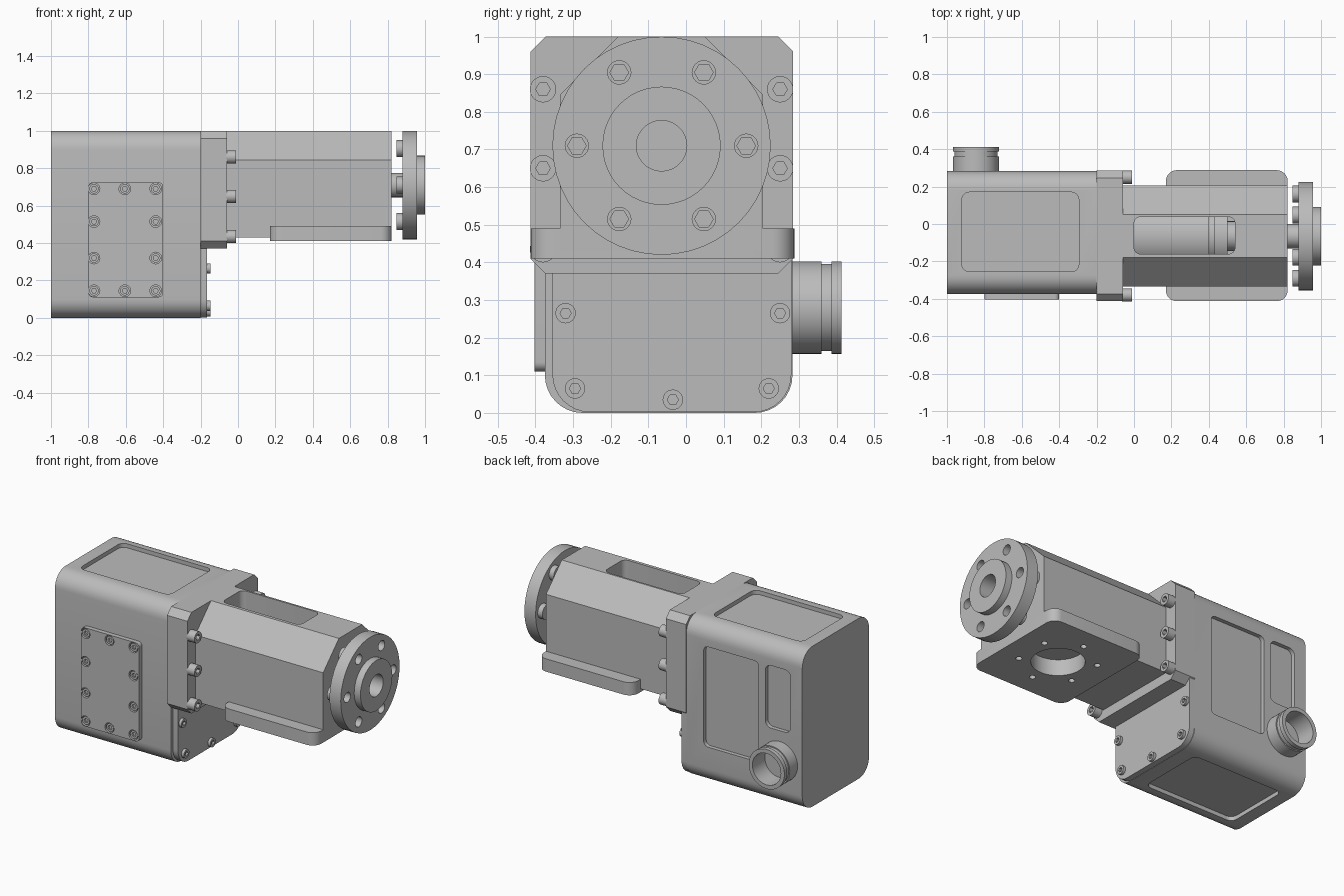
import bpy, math

cube = bpy.data.objects.get("Cube")
if cube:
    bpy.data.objects.remove(cube, do_unlink=True)

metal = bpy.data.materials.new("grey_metal")
metal.use_nodes = True
GREY = (0.5, 0.5, 0.5, 1)
metal.diffuse_color = GREY
metal.node_tree.nodes["Principled BSDF"].inputs["Base Color"].default_value = GREY

# Shaft axis position in y and z
AY, AZ = -0.065, 0.71


def circle(u, v, r, n=48):
    return [(u + r * math.cos(math.tau * i / n), v + r * math.sin(math.tau * i / n))
            for i in range(n)]


def hexagon(u, v, r, n=24):
    """Hexagon outline sampled with n points so it lofts to a circle."""
    pts = []
    for i in range(n):
        a = math.tau * i / n
        d = r * math.cos(math.pi / 6) / math.cos(a % (math.pi / 3) - math.pi / 6)
        pts.append((u + d * math.cos(a), v + d * math.sin(a)))
    return pts


def rounded(u0, u1, v0, v1, r, steps=8):
    """Rectangle with round corners; steps=1 gives chamfers."""
    pts = []
    corners = [(u1 - r, v1 - r), (u0 + r, v1 - r), (u0 + r, v0 + r), (u1 - r, v0 + r)]
    for k, (u, v) in enumerate(corners):
        for i in range(steps + 1):
            a = math.pi / 2 * (k + i / steps)
            pts.append((u + r * math.cos(a), v + r * math.sin(a)))
    return pts


def place(axis, u, v, w):
    return {"X": (w, u, v), "Y": (u, w, v), "Z": (u, v, w)}[axis]


def loft(name, axis, loops):
    """Skin a series of (outline, position) loops along an axis and cap both ends."""
    n = len(loops[0][0])
    verts = [place(axis, u, v, w) for pts, w in loops for u, v in pts]
    faces = [tuple(range(n)), tuple(range(len(verts) - n, len(verts)))]
    for k in range(len(loops) - 1):
        for i in range(n):
            j = (i + 1) % n
            faces.append((k * n + i, k * n + j, (k + 1) * n + j, (k + 1) * n + i))
    mesh = bpy.data.meshes.new(name)
    mesh.from_pydata(verts, [], faces)
    mesh.materials.append(metal)
    obj = bpy.data.objects.new(name, mesh)
    bpy.context.collection.objects.link(obj)
    select(obj)
    bpy.ops.object.mode_set(mode="EDIT")
    bpy.ops.mesh.select_all(action="SELECT")
    bpy.ops.mesh.normals_make_consistent(inside=False)
    bpy.ops.object.mode_set(mode="OBJECT")
    return obj


def select(obj):
    bpy.ops.object.select_all(action="DESELECT")
    obj.select_set(True)
    bpy.context.view_layer.objects.active = obj


def prism(name, axis, pts, a, b):
    return loft(name, axis, [(pts, a), (pts, b)])


def turned(name, axis, u, v, steps):
    """Turned part from (radius, position) steps."""
    return loft(name, axis, [(circle(u, v, r), w) for r, w in steps])


def cut(target, axis, pts, a, b):
    tool = prism("cutter", axis, pts, a, b)
    tool.hide_render = True
    mod = target.modifiers.new("cut", "BOOLEAN")
    mod.operation = "DIFFERENCE"
    mod.solver = "EXACT"
    mod.object = tool
    select(target)
    bpy.ops.object.modifier_apply(modifier=mod.name)
    bpy.data.objects.remove(tool, do_unlink=True)


def screw(name, axis, u, v, r, base, top):
    """Cap screw head with a hexagon socket."""
    floor = top + (base - top) * 0.6
    ring, socket = circle(u, v, r, 24), hexagon(u, v, r * 0.55)
    return loft(name, axis, [(ring, base), (ring, top), (socket, top), (socket, floor)])


# Motor housing with shallow panels on top, bottom and back
housing = prism("motor_housing", "X", rounded(-0.375, 0.283, 0, 1, 0.1), -1, -0.2)
panel = rounded(-0.92, -0.295, -0.255, 0.17, 0.04)
cut(housing, "Z", panel, 0.975, 1.1)
cut(housing, "Z", panel, -0.1, 0.025)
cut(housing, "Y", rounded(-0.70, -0.32, 0.235, 0.86, 0.03), 0.258, 0.4)
cut(housing, "Y", rounded(-0.92, -0.745, 0.47, 0.86, 0.04), 0.258, 0.4)

# Lower end cover
prism("end_cover", "X", rounded(-0.355, 0.28, 0.002, 0.6, 0.1), -0.21, -0.165)
for y, z in [(-0.32, 0.265), (0.25, 0.265), (-0.295, 0.065), (0.22, 0.065), (-0.035, 0.035)]:
    screw("end_cover_screw", "X", y, z, 0.027, -0.17, -0.148)

# Front access cover with sunken screws
cover = prism("access_cover", "Y", rounded(-0.80, -0.40, 0.11, 0.725, 0.025), -0.403, -0.37)
for x in (-0.77, -0.605, -0.44):
    for z in (0.69, 0.515, 0.32, 0.145):
        if x == -0.605 and 0.2 < z < 0.6:
            continue
        cut(cover, "Y", circle(x, z, 0.031, 24), -0.45, -0.38)
        screw("access_cover_screw", "Y", x, z, 0.025, -0.378, -0.398)

# Cable connector
turned("cable_connector", "Y", -0.845, 0.28,
       [(0.123, 0.25), (0.123, 0.36), (0.116, 0.36), (0.116, 0.387), (0.123, 0.387),
        (0.123, 0.413), (0.098, 0.413), (0.098, 0.29)])

# Mounting flange between housing and gearbox
prism("mounting_flange", "X", rounded(-0.413, 0.285, 0.37, 1, 0.04, 1), -0.2, -0.06)
for y in (-0.38, 0.25):
    for z in (0.86, 0.65, 0.435):
        screw("mounting_bolt", "X", y, z, 0.035, -0.065, -0.01)

# Gearbox body with a top window and a foot opening
outline = [(-0.335, 0.43), (0.205, 0.43), (0.205, 0.845), (0.05, 1),
           (-0.18, 1), (-0.335, 0.845)]
gearbox = prism("gearbox_body", "X", outline, -0.065, 0.822)
cut(gearbox, "Z", rounded(0, 0.54, -0.16, 0.038, 0.035), 0.6, 1.1)
turned("inner_rotor", "X", AY, AZ, [(0.19, -0.02), (0.19, 0.40), (0.15, 0.40), (0.15, 0.43),
                                    (0.18, 0.43), (0.18, 0.50), (0.08, 0.50), (0.08, 0.56)])

# Foot plate under the gearbox
foot = prism("foot_plate", "Z", rounded(0.17, 0.822, -0.413, 0.288, 0.06), 0.41, 0.49)
opening = circle(0.495, -0.0625, 0.15)
for part in (foot, gearbox):
    cut(part, "Z", opening, 0.3, 0.51)
for k in range(6):
    a = math.radians(30 + 60 * k)
    hole = circle(0.495 + 0.22 * math.cos(a), -0.0625 + 0.22 * math.sin(a), 0.018, 16)
    cut(foot, "Z", hole, 0.3, 0.46)
    cut(gearbox, "Z", hole, 0.3, 0.46)

# Output shaft and flange
turned("output_shaft", "X", AY, AZ, [(0.065, 0.80), (0.065, 0.885)])
disc = turned("output_flange", "X", AY, AZ,
              [(0.29, 0.88), (0.29, 0.957), (0.157, 0.957), (0.157, 1),
               (0.067, 1), (0.067, 0.90)])
for k in range(6):
    a = math.radians(60 * k)
    y, z = AY + 0.225 * math.cos(a), AZ + 0.225 * math.sin(a)
    cut(disc, "X", circle(y, z, 0.031, 24), 0.8, 0.99)
    screw("output_screw", "X", y, z, 0.045, 0.848, 0.88)

# Smooth round surfaces, keep edges sharp
for obj in bpy.context.scene.objects:
    if obj.type == "MESH" and obj.data.materials and obj.data.materials[0] == metal:
        select(obj)
        bpy.ops.object.shade_smooth_by_angle(angle=math.radians(25))
